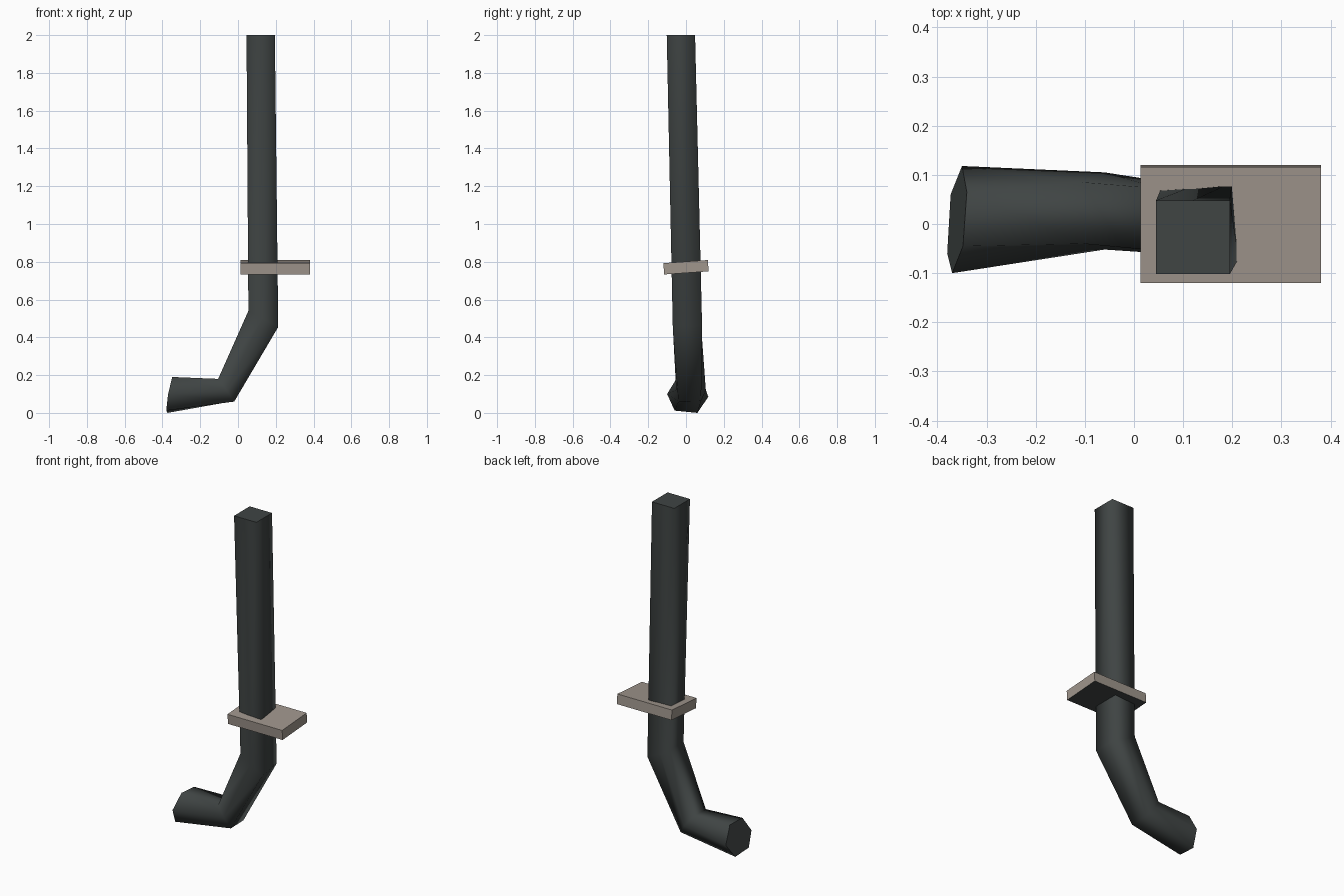
import bpy, bmesh, math
from mathutils import Matrix

if "Cube" in bpy.data.objects:
    bpy.data.objects.remove(bpy.data.objects["Cube"])


def material(name, rgb):
    m = bpy.data.materials.new(name)
    m.diffuse_color = (*rgb, 1)
    m.use_nodes = True
    m.node_tree.nodes["Principled BSDF"].inputs["Base Color"].default_value = m.diffuse_color
    return m


dark = material("dark slate metal", (0.050, 0.058, 0.057))
tan = material("warm grey bracket", (0.35, 0.305, 0.265))


def finish(bm, name, mats):
    bmesh.ops.recalc_face_normals(bm, faces=bm.faces)
    me = bpy.data.meshes.new(name)
    bm.to_mesh(me)
    bm.free()
    for m in mats:
        me.materials.append(m)
    ob = bpy.data.objects.new(name, me)
    bpy.context.collection.objects.link(ob)
    return ob


# Pipe: six-point rings from the flared mouth up to the square top
rings = [
    [(-.348, -.045, .19), (-.37, -.10, .10), (-.38, -.06, .012),
     (-.373, .06, 0), (-.35, .118, .085), (-.34, .065, .187)],
    [(-.105, -.04, .18), (-.06, -.052, .12), (-.02, -.04, .06),
     (-.02, .08, .063), (-.06, .105, .12), (-.105, .085, .18)],
    [(.055, -.055, .54), (.13, -.064, .50), (.213, -.07, .455),
     (.20, .085, .465), (.12, .077, .50), (.055, .072, .54)],
    [(.045, -.102, 2), (.12, -.102, 2), (.195, -.102, 2),
     (.195, .048, 2), (.12, .048, 2), (.045, .048, 2)],
]
bm = bmesh.new()
loops = [[bm.verts.new(p) for p in r] for r in rings]
for a, b in zip(loops, loops[1:]):
    for i in range(6):
        j = (i + 1) % 6
        bm.faces.new((a[i], a[j], b[j], b[i])).smooth = True
# Flat end caps with sharp rims
for loop in (loops[0], loops[-1]):
    cap = bm.faces.new(loop)
    for e in cap.edges:
        e.smooth = False
finish(bm, "drain_pipe", [dark])

# Wall bracket plate, tipped slightly, dark underneath
bm = bmesh.new()
bmesh.ops.create_cube(bm, size=1, matrix=Matrix.Translation((.197, 0, .771))
                      @ Matrix.Rotation(math.radians(4), 4, 'X')
                      @ Matrix.Diagonal((.367, .236, .06, 1)))
bm.normal_update()
for f in bm.faces:
    f.material_index = 1 if f.normal.z < -.5 else 0
finish(bm, "bracket_plate", [tan, dark])
